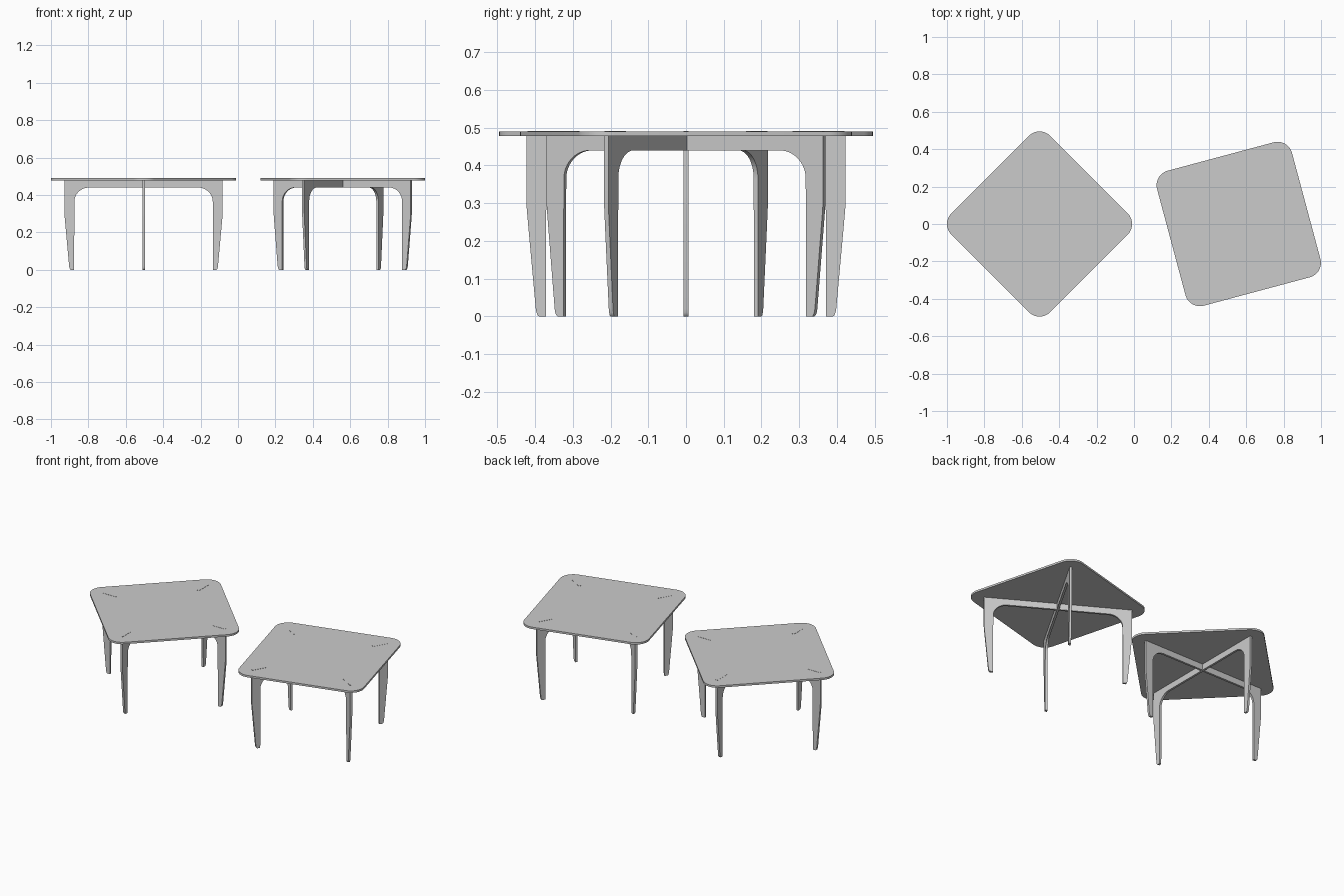
import bpy, bmesh
from math import sin, cos, radians, pi, sqrt
from mathutils import Matrix, Vector

if "Cube" in bpy.data.objects:
    bpy.data.objects.remove(bpy.data.objects["Cube"])

T = 0.013                     # sheet thickness of the legs
Z_BEAM, Z_TOP, Z_TAB = 0.44, 0.478, 0.491
TOP_H = 0.012
TIP, RAD = 0.495, 0.08        # table top: centre to corner tip, corner radius


def extrude_outline(name, pts, direction, matrix):
    """Solid made by extruding a closed 3D outline along a direction."""
    bm = bmesh.new()
    face = bm.faces.new([bm.verts.new(p) for p in pts])
    geo = bmesh.ops.extrude_face_region(bm, geom=[face])["geom"]
    bmesh.ops.translate(bm, vec=direction,
                        verts=[g for g in geo if isinstance(g, bmesh.types.BMVert)])
    bmesh.ops.recalc_face_normals(bm, faces=bm.faces)
    me = bpy.data.meshes.new(name)
    bm.to_mesh(me)
    bm.free()
    me.shade_smooth()
    me.set_sharp_from_angle(angle=radians(30))
    ob = bpy.data.objects.new(name, me)
    ob.matrix_world = matrix
    bpy.context.collection.objects.link(ob)
    return ob


def leg_profile(notch_on_top):
    """Outline of a two-legged frame with halving notch and through tabs."""
    mid, h = (Z_BEAM + Z_TOP) / 2, T / 2
    half = []
    # underside of beam, with notch
    if not notch_on_top:
        half += [(h, mid), (h, Z_BEAM)]
    # inner rounded corner down to the foot
    for i in range(13):
        a = pi / 2 * i / 12
        half.append((0.290 + 0.080 * sin(a), 0.365 + 0.075 * cos(a)))
    # foot and tapered outer edge
    half += [(0.371, 0), (0.389, 0), (0.393, 0.003), (0.396, 0.010), (0.398, 0.020),
             (0.4215, 0.280), (0.423, 0.305), (0.423, Z_TOP)]
    # tab through the table top
    half += [(0.42, Z_TOP), (0.42, Z_TAB), (0.33, Z_TAB), (0.33, Z_TOP)]
    if notch_on_top:
        half += [(h, Z_TOP), (h, mid)]
    return half + [(-x, z) for x, z in reversed(half)]


def top_outline():
    """Square with rounded corners, corners on the x and y axes."""
    pts = []
    for k in range(4):
        for i in range(13):
            a = pi / 2 * k - pi / 4 + pi / 2 * i / 12
            c = pi / 2 * k
            pts.append(((TIP - RAD) * cos(c) + RAD * cos(a),
                        (TIP - RAD) * sin(c) + RAD * sin(a), Z_TOP))
    return pts


def table(label, x, angle):
    base = Matrix.Translation((x, 0, 0)) @ Matrix.Rotation(radians(angle), 4, 'Z')
    extrude_outline(label + "_top", top_outline(), Vector((0, 0, TOP_H)), base)
    # two interlocking leg frames along the diagonals
    for n in range(2):
        pts = [(px, -T / 2, pz) for px, pz in leg_profile(n == 0)]
        extrude_outline(f"{label}_leg_frame_{n + 1}", pts, Vector((0, T, 0)),
                        base @ Matrix.Rotation(n * pi / 2, 4, 'Z'))


table("left_table", -0.505, 0)
table("right_table", 0.56, -30)
